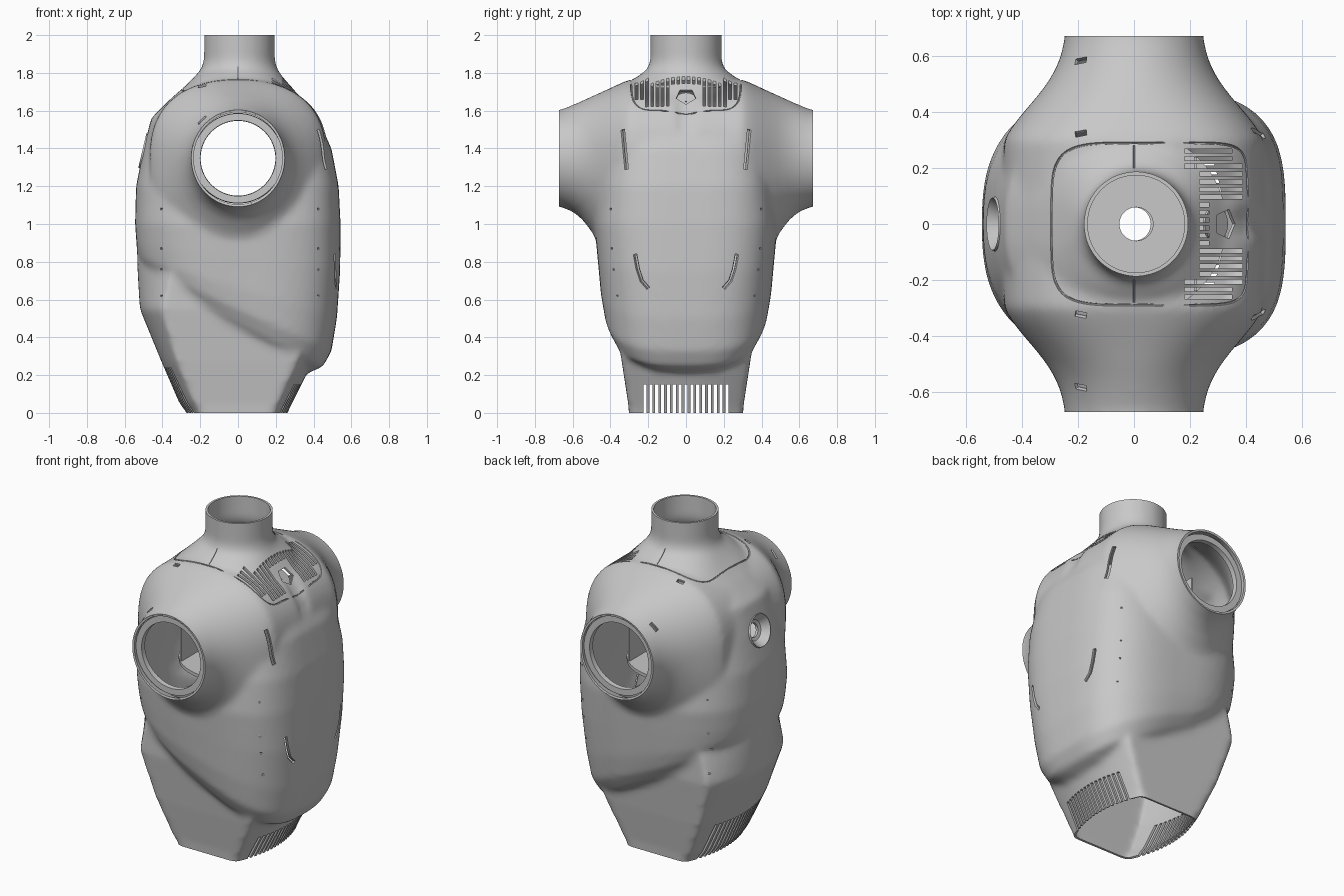
import bpy, bmesh, math
from mathutils import Vector, Matrix
from mathutils.bvhtree import BVHTree

if "Cube" in bpy.data.objects:
    bpy.data.objects.remove(bpy.data.objects["Cube"], do_unlink=True)

GREY = bpy.data.materials.new("shell grey")
GREY.use_nodes = True
GREY.diffuse_color = (.58, .58, .58, 1)
GREY.node_tree.nodes["Principled BSDF"].inputs["Base Color"].default_value = (.58, .58, .58, 1)


def add_object(name, bm):
    bmesh.ops.recalc_face_normals(bm, faces=bm.faces)
    mesh = bpy.data.meshes.new(name)
    bm.to_mesh(mesh)
    bm.free()
    obj = bpy.data.objects.new(name, mesh)
    bpy.context.collection.objects.link(obj)
    mesh.materials.append(GREY)
    return obj


def smooth(obj):
    bpy.ops.object.select_all(action='DESELECT')
    obj.select_set(True)
    bpy.context.view_layer.objects.active = obj
    bpy.ops.object.shade_smooth_by_angle(angle=math.radians(35))


def bake(obj):
    # replace the mesh by its modified version
    dg = bpy.context.evaluated_depsgraph_get()
    mesh = bpy.data.meshes.new_from_object(obj.evaluated_get(dg))
    obj.modifiers.clear()
    obj.data = mesh


def loft(bm, rings, loop=False):
    rows = [[bm.verts.new(p) for p in ring] for ring in rings]
    pairs = list(zip(rows, rows[1:]))
    if loop:
        pairs.append((rows[-1], rows[0]))
    for a, b in pairs:
        n = len(a)
        for i in range(n):
            bm.faces.new((a[i], a[(i + 1) % n], b[(i + 1) % n], b[i]))
    if not loop:
        bm.faces.new(rows[0])
        bm.faces.new(rows[-1])


def power(v, e):
    return math.copysign(abs(v) ** e, v)


def oval(a, b, n_right=2, n_left=2, count=64):
    for i in range(count):
        c, s = math.cos(math.tau * i / count), math.sin(math.tau * i / count)
        n = n_right if c > 0 else n_left
        yield a * power(c, 2 / n), b * power(s, 2 / n)


def lathe(name, profile, matrix):
    # closed profile of (radius, height) turned about local z
    bm = bmesh.new()
    loft(bm, [[matrix @ Vector((x, y, h)) for x, y in oval(r, r)]
              for r, h in profile], loop=True)
    smooth(add_object(name, bm))


def box(bm, x0, x1, y, z0, z1, width):
    centre = Matrix.Translation(((x0 + x1) / 2, y, (z0 + z1) / 2))
    size = Matrix.Diagonal((x1 - x0, width, z1 - z0, 1))
    bmesh.ops.create_cube(bm, size=1, matrix=centre @ size)


# Chest and neck: height, left x, right x, half depth, squareness right and left, tilt
chest = [
    (.41, -.36, .385, .31, 2.8, 2.6, .5), (.47, -.43, .45, .385, 3, 2.6, .5),
    (.55, -.50, .495, .43, 3, 2.6, .45), (.66, -.525, .524, .452, 3, 2.6, .3),
    (.82, -.537, .541, .468, 3.2, 2.6, .12), (1.0, -.545, .543, .485, 3.3, 2.6, 0),
    (1.2, -.54, .533, .47, 3.4, 2.5, 0), (1.4, -.5, .495, .44, 3.4, 2.5, 0),
    (1.56, -.46, .42, .39, 3.2, 2.5, 0), (1.66, -.36, .34, .34, 3, 2.6, 0),
    (1.73, -.28, .28, .305, 2.8, 2.8, 0), (1.78, -.23, .235, .258, 2.4, 2.4, 0),
    (1.82, -.195, .208, .203, 2, 2, 0), (1.87, -.18, .195, .188, 2, 2, 0),
    (2.1, -.18, .195, .188, 2, 2, 0)]
bm = bmesh.new()
rings = []
for z, xl, xr, depth, n_right, n_left, tilt in chest:
    mid = (xl + xr) / 2
    rings.append([(mid + x, y, z - tilt * (mid + x))
                  for x, y in oval((xr - xl) / 2, depth, n_right, n_left)])
loft(bm, rings)

# Waist: flat front and back, bowed sides, fading into the chest
waist = [
    (-.1, -.25, .23, .295, .73), (0, -.27, .262, .302, .73),
    (.05, -.31, .287, .306, .74), (.27, -.405, .395, .34, .8),
    (.55, -.52, .46, .375, .78), (.75, -.532, .47, .375, .67),
    (.98, -.54, .48, .37, .55)]
rings = []
for z, xl, xr, depth, corner in waist:
    ring = []
    for side in (xr, xl):
        for i in range(17):
            t = math.copysign(1, side) * (i / 8 - 1)
            ring.append((side * (corner + (1 - corner) * (1 - t * t)), depth * t, z))
    rings.append(ring)
loft(bm, rings)

# Flared shoulders: y, half width, rise, drop, squareness
shoulder = [
    (.05, .475, .40, .66, 2.5), (.3, .465, .415, .62, 2.4), (.35, .435, .393, .59, 2.35),
    (.4, .395, .37, .54, 2.25), (.45, .352, .347, .47, 2.15), (.5, .313, .325, .39, 2.05),
    (.55, .283, .302, .325, 2), (.6, .262, .28, .285, 2), (.67, .247, .252, .257, 2),
    (.76, .247, .25, .252, 2)]
for s in (-1, 1):
    loft(bm, [[(x, s * y, 1.35 + z * (rise if z > 0 else drop))
               for x, z in oval(w, 1, n, n)] for y, w, rise, drop, n in shoulder])
body = add_object("torso_shell", bm)

# Merge the volumes into one softly blended skin
mod = body.modifiers.new("merge", 'REMESH')
mod.mode = 'VOXEL'
mod.voxel_size = .017
mod = body.modifiers.new("blend", 'SMOOTH')
mod.factor = .5
mod.iterations = 10
bake(body)

# Trim open the neck, arms and waist
bm = bmesh.new()
bm.from_mesh(body.data)
for co, no in (((0, 0, 2), (0, 0, 1)), ((0, 0, 0), (0, 0, -1)),
               ((0, .672, 0), (0, 1, 0)), ((0, -.672, 0), (0, -1, 0))):
    bmesh.ops.bisect_plane(bm, geom=bm.verts[:] + bm.edges[:] + bm.faces[:],
                           plane_co=co, plane_no=no, clear_outer=True)
skin = BVHTree.FromBMesh(bm)
bm.to_mesh(body.data)
bm.free()
mod = body.modifiers.new("thickness", 'SOLIDIFY')
mod.thickness = .013
mod.offset = -1
bake(body)

# Cutters for every slot, hole and groove
bm = bmesh.new()


def cut_groove(points, direction, radius=.004, loop=False):
    # round channel following the skin
    d = Vector(direction)
    hits = [skin.ray_cast(Vector(p) - d * 2, d)[:2] for p in points]
    rings = []
    for i, (hit, normal) in enumerate(hits):
        after = hits[(i + 1) % len(hits) if loop else min(i + 1, len(hits) - 1)][0]
        before = hits[i - 1 if loop else max(i - 1, 0)][0]
        side = normal.cross(after - before).normalized()
        rings.append([hit + normal * u * 1.5 + side * v for u, v in oval(radius, radius, count=8)])
    loft(bm, rings, loop)


def between(a, b, steps=8):
    return [Vector(a).lerp(Vector(b), i / steps) for i in range(steps + 1)]


# Collar vent and waist vents
for i in range(20):
    y = (i - 9.5) * .0275
    end = .35 if abs(y) > .23 else .388 if abs(y) > .07 else .268
    box(bm, .18 if abs(y) > .2 else .235, end, y, 1.55, 1.9, .015)
for i in range(15):
    y = (i - 7) * .031
    box(bm, .1, .6, y, -.1, .15, .017)
    box(bm, -.6, -.1, y, -.1, .24, .017)

# Collar window and side port
facing = Vector((.75, 0, .66)).to_track_quat('Z', 'Y').to_matrix().to_4x4()
window = Matrix.Translation((.325, 0, 1.675)) @ facing
bmesh.ops.create_cone(bm, cap_ends=True, segments=5, radius1=.055, radius2=.055, depth=.12,
                      matrix=window @ Matrix.Rotation(math.pi, 4, 'Z'))
tilt = Vector((-.97, 0, .23)).to_track_quat('Z', 'Y').to_matrix().to_4x4()
port = Matrix.Translation((-.503, 0, 1.39)) @ tilt
bmesh.ops.create_cone(bm, cap_ends=True, segments=48, radius1=.092, radius2=.092,
                      depth=.2, matrix=port)

# Collar outline, side slots, fastener slots and screw holes
cut_groove([(.055 + x, y, 0) for x, y in oval(.35, .29, 8, 5, 96)], (0, 0, -1), loop=True)
for s in (-1, 1):
    cut_groove(between((0, s * .2, 0), (0, s * .28, 0)), (0, 0, -1), .003)
    cut_groove(between((0, s * .335, 1.5), (0, s * .315, 1.29)), (-1, 0, 0), .011)
    cut_groove([(0, s * y, z) for y, z in
                ((.27, .84), (.255, .76), (.235, .70), (.2, .66))], (-1, 0, 0), .01)
    for y in (.32, .58):
        cut_groove(between((-.21, s * y, 0), (-.17, s * (y + .008), 0), 3), (0, 0, -1), .011)
    for x in (-.41, .42):
        for z in (.62, .76, .87, 1.08):
            cut_groove(between((x, 0, z), (x + .009, 0, z), 1), (0, -s, 0), .005)
cutter = add_object("vent_cutter", bm)
mod = body.modifiers.new("vents", 'BOOLEAN')
mod.operation = 'DIFFERENCE'
mod.solver = 'EXACT'
mod.object = cutter
bake(body)
bpy.data.objects.remove(cutter, do_unlink=True)
smooth(body)

# Turned parts: arm collars, neck plate, floor, window back and side port cup
for name, s in (("front_arm_collar", 1), ("back_arm_collar", -1)):
    turn = Matrix.Translation((0, 0, 1.348)) @ Matrix.Rotation(s * math.pi / 2, 4, 'X')
    lathe(name, [(.198, .62), (.24, .62), (.237, .65), (.2, .65)], turn)
lathe("neck_plate", [(.06, 1.72), (.18, 1.72), (.18, 1.735), (.06, 1.735)],
      Matrix.Translation((.008, 0, 0)))
lathe("inner_floor", [(.06, 1.08), (.33, 1.08), (.33, 1.1), (.06, 1.1)], Matrix())
lathe("window_back", [(.004, -.05), (.062, -.05), (.062, -.04), (.004, -.04)], window)
lathe("side_port_cup", [(.094, .003), (.06, -.04), (.04, -.045), (.04, -.06),
                        (.065, -.055), (.1, -.012)], port)

# Upright frame walls inside the chest
for name, x in (("left_inner_wall", .215), ("right_inner_wall", -.225)):
    bm = bmesh.new()
    box(bm, x, x + .01, 0, 1.1, 1.58, .48)
    add_object(name, bm)
